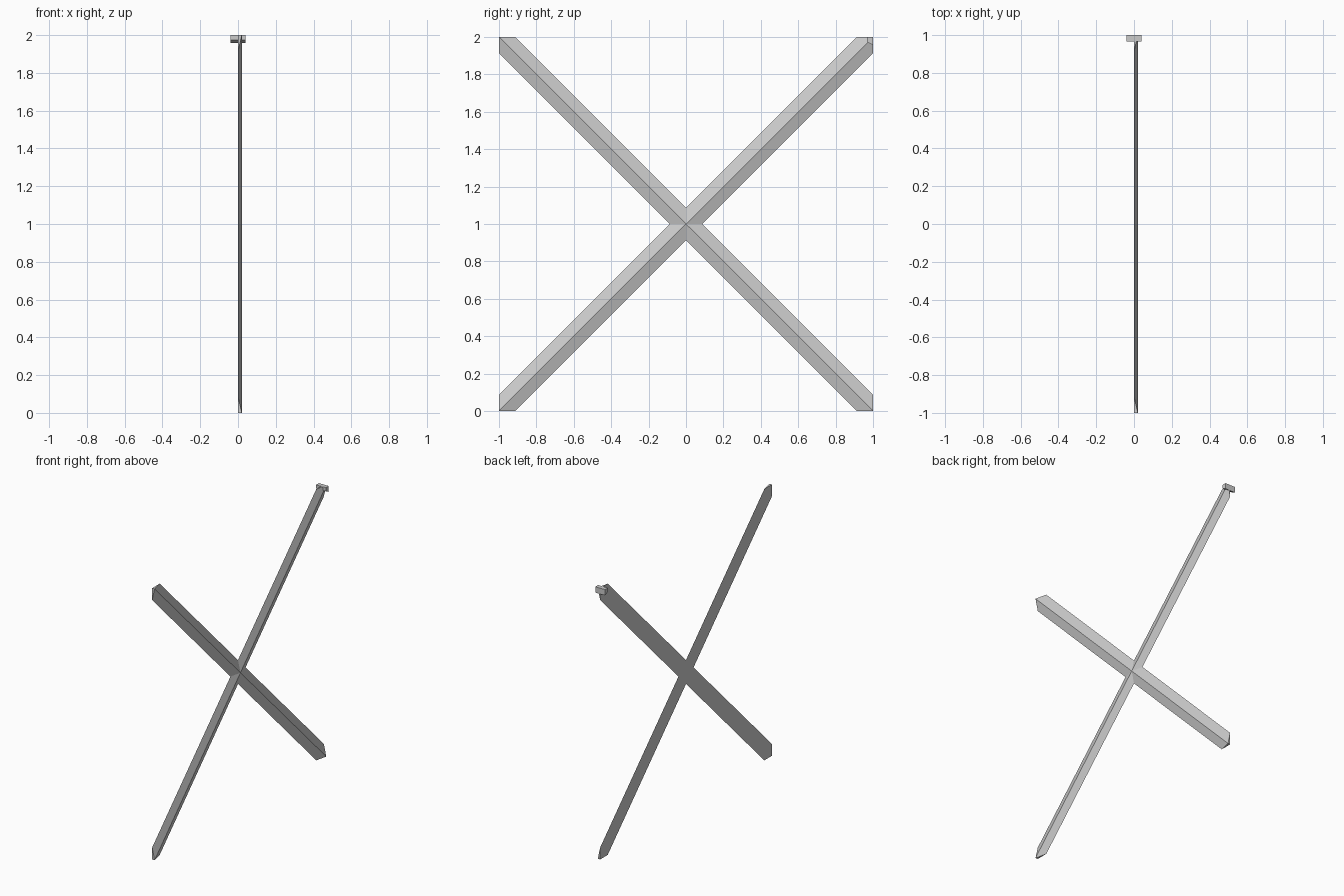
import bpy, bmesh, math
from mathutils import Matrix, Vector

cube = bpy.data.objects.get("Cube")
if cube:
    bpy.data.objects.remove(cube)

# Single flat grey
grey = bpy.data.materials.new("light_grey")
grey.use_nodes = True
colour = (0.6, 0.6, 0.6, 1)
grey.diffuse_color = colour
grey.node_tree.nodes["Principled BSDF"].inputs["Base Color"].default_value = colour


def finish(name, bm):
    bmesh.ops.remove_doubles(bm, verts=bm.verts, dist=0.0005)
    bmesh.ops.recalc_face_normals(bm, faces=bm.faces)
    mesh = bpy.data.meshes.new(name)
    bm.to_mesh(mesh)
    bm.free()
    mesh.materials.append(grey)
    obj = bpy.data.objects.new(name, mesh)
    bpy.context.collection.objects.link(obj)
    return obj


# Crossed bars: one mitred arm with a ridge, turned four times about the centre
ridge, cut = 0.02, 0.088
points = {
    "centre": (0, 0, 0), "inner_up": (0, 0, cut), "inner_side": (0, cut, 0),
    "end_up": (0, 1 - cut, 1), "end_side": (0, 1, 1 - cut), "corner": (0, 1, 1),
    "ridge_in": (ridge, 0, 0), "ridge_out": (ridge, 1, 1),
}
faces = [
    ("inner_up", "end_up", "ridge_out", "ridge_in"),
    ("inner_side", "ridge_in", "ridge_out", "end_side"),
    ("end_up", "corner", "ridge_out"),
    ("end_side", "ridge_out", "corner"),
    ("centre", "inner_up", "end_up", "corner", "end_side", "inner_side"),
]
bm = bmesh.new()
for quarter in range(4):
    turn = Matrix.Rotation(quarter * math.pi / 2, 3, 'X')
    verts = {k: bm.verts.new(turn @ Vector(p) + Vector((0, 0, 1)))
             for k, p in points.items()}
    for face in faces:
        bm.faces.new([verts[k] for k in face])
finish("crossed_bars", bm)

# Small block across the upper back tip, with a sloping underside
profile = [(0.967, 2), (1, 2), (1, 1.957), (0.967, 1.973)]
bm = bmesh.new()
base = bm.faces.new([bm.verts.new((-0.04, y, z)) for y, z in profile])
side = bmesh.ops.extrude_face_region(bm, geom=[base])["geom"]
bmesh.ops.translate(bm, vec=(0.08, 0, 0),
                    verts=[v for v in side if isinstance(v, bmesh.types.BMVert)])
finish("tip_block", bm)
